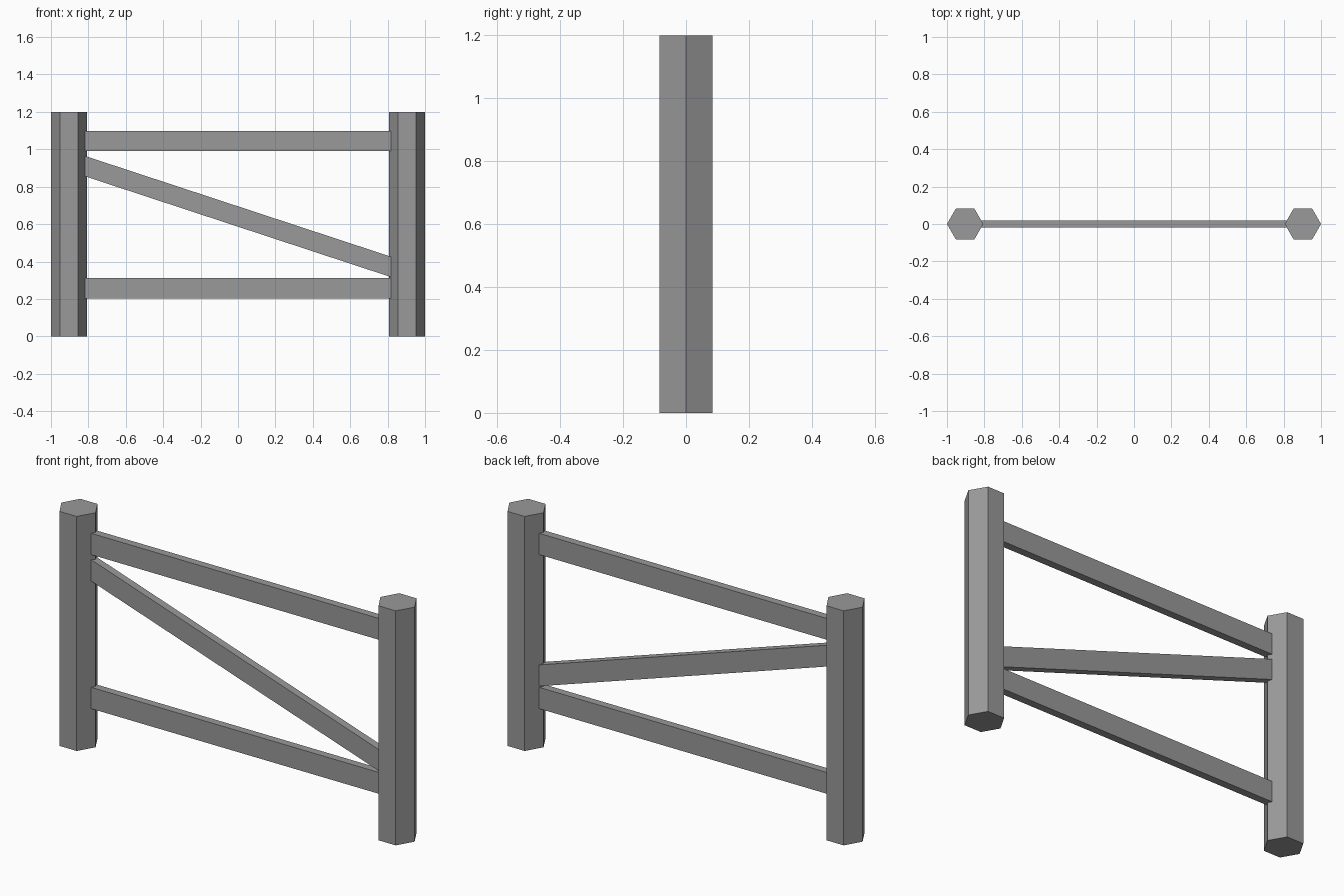
import bpy, bmesh, math

if "Cube" in bpy.data.objects:
    bpy.data.objects.remove(bpy.data.objects["Cube"])

POST_R, POST_H, POST_X = 0.097, 1.2, 0.903
RAIL_X, RAIL_T, RAIL_H = 0.817, 0.02, 0.109

# Dark grey for every part
grey = bpy.data.materials.new("dark_grey")
grey.diffuse_color = (0.32, 0.32, 0.32, 1)
grey.use_nodes = True
grey.node_tree.nodes["Principled BSDF"].inputs["Base Color"].default_value = grey.diffuse_color


def prism(name, outline, sweep):
    """Extrude a closed planar outline along the sweep vector."""
    bm = bmesh.new()
    face = bm.faces.new([bm.verts.new(p) for p in outline])
    new = bmesh.ops.extrude_face_region(bm, geom=[face])["geom"]
    bmesh.ops.translate(bm, vec=sweep, verts=[v for v in new if isinstance(v, bmesh.types.BMVert)])
    bmesh.ops.recalc_face_normals(bm, faces=bm.faces)
    mesh = bpy.data.meshes.new(name)
    bm.to_mesh(mesh)
    bm.free()
    mesh.materials.append(grey)
    obj = bpy.data.objects.new(name, mesh)
    bpy.context.collection.objects.link(obj)
    return obj


# Hexagonal posts, corners pointing along x
for name, x in (("left_post", -POST_X), ("right_post", POST_X)):
    hexagon = [(x + POST_R * math.cos(i * math.pi / 3), POST_R * math.sin(i * math.pi / 3), 0)
               for i in range(6)]
    prism(name, hexagon, (0, 0, POST_H))

# Rails and sloping brace with vertical ends: bottom height at left and right
for name, zl, zr in (("top_rail", 0.99, 0.99),
                     ("diagonal_brace", 0.855, 0.317),
                     ("bottom_rail", 0.202, 0.202)):
    side = [(-RAIL_X, -RAIL_T, zl), (RAIL_X, -RAIL_T, zr),
            (RAIL_X, -RAIL_T, zr + RAIL_H), (-RAIL_X, -RAIL_T, zl + RAIL_H)]
    prism(name, side, (0, 2 * RAIL_T, 0))
